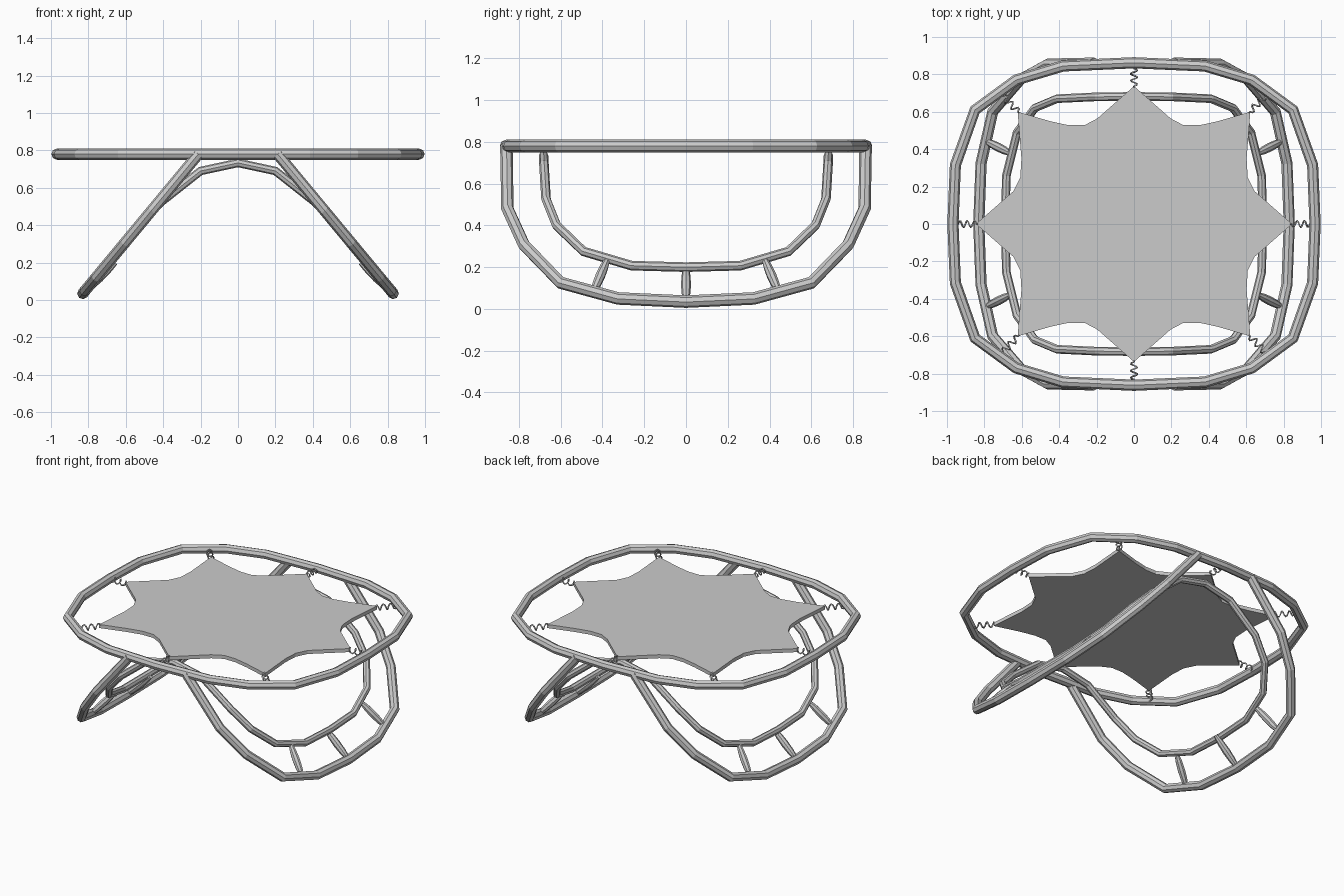
import bpy, bmesh, math
from mathutils import Vector

if "Cube" in bpy.data.objects:
    bpy.data.objects.remove(bpy.data.objects["Cube"])


def tube(name, pts, r, closed=False, res=2):
    """Faceted tube swept along a path, converted to mesh."""
    cu = bpy.data.curves.new(name, 'CURVE')
    cu.dimensions = '3D'
    cu.bevel_depth = r
    cu.bevel_resolution = res
    cu.use_fill_caps = True
    sp = cu.splines.new('POLY')
    sp.points.add(len(pts) - 1)
    for p, co in zip(sp.points, pts):
        p.co = (*co, 1)
    sp.use_cyclic_u = closed
    sp.use_smooth = False
    ob = bpy.data.objects.new(name, cu)
    bpy.context.collection.objects.link(ob)
    bpy.ops.object.select_all(action='DESELECT')
    ob.select_set(True)
    bpy.context.view_layer.objects.active = ob
    bpy.ops.object.convert(target='MESH')
    return bpy.context.object


def full_loop(q):
    """Mirror a quarter path (x axis to y axis) into a closed loop."""
    half = q + [(-p[0], *p[1:]) for p in q[-2::-1]]
    return half + [(p[0], -p[1], *p[2:]) for p in half[-2:0:-1]]


def leg_x(z):
    return 0.83 - (z - 0.035) * 0.83


RING_Z = 0.78

# Top rim
rim = [(0.968, 0), (0.955, 0.315), (0.85, 0.61), (0.63, 0.77), (0.38, 0.845), (0, 0.862)]
tube("top_rim", full_loop([(x, y, RING_Z) for x, y in rim]), 0.03, True)

# Outer U-shaped legs, leaning outwards
leg = [(0.86, 0.78), (0.855, 0.48), (0.776, 0.307), (0.60, 0.125), (0.325, 0.05), (0, 0.035)]
prof = leg + [(-y, z) for y, z in leg[-2::-1]]
for side, s in (("right", 1), ("left", -1)):
    tube("outer_leg_" + side, [(s * leg_x(z), y, z) for y, z in prof], 0.03)

# Inner saddle-shaped loop
inner = [(0.69, 0, 0.2), (0.682, 0.26, 0.207), (0.625, 0.49, 0.275), (0.53, 0.62, 0.4),
         (0.41, 0.67, 0.525), (0.2, 0.68, 0.69), (0, 0.682, 0.733)]
tube("inner_leg_loop", full_loop(inner), 0.023, True)

# Spindle struts between outer leg and inner loop
for side, s in (("right", 1), ("left", -1)):
    for k in (-1, 0, 1):
        top = Vector((s * 0.655, k * 0.375, 0.24 if k else 0.2))
        zb = 0.078 if k else 0.035
        bottom = Vector((s * leg_x(zb), k * 0.445, zb))
        d = top - bottom
        bpy.ops.mesh.primitive_cylinder_add(vertices=8, radius=0.024, depth=d.length,
                                            location=(top + bottom) / 2,
                                            rotation=d.to_track_quat('Z', 'Y').to_euler())
        ob = bpy.context.object
        ob.name = f"strut_{side}_{k + 2}"
        bm = bmesh.new()
        bm.from_mesh(ob.data)
        edges = [e for e in bm.edges if abs(e.verts[0].co.z - e.verts[1].co.z) > 0.01]
        bmesh.ops.subdivide_edges(bm, edges=edges, cuts=3)
        for v in bm.verts:
            f = 1 - 0.45 * (2 * v.co.z / d.length) ** 2
            v.co.x *= f
            v.co.y *= f
        bm.to_mesh(ob.data)
        bm.free()

# Star-shaped jumping mat
star = [(0.845, 0), (0.645, 0.175), (0.608, 0.25), (0.602, 0.35), (0.622, 0.6),
        (0.45, 0.55), (0.35, 0.528), (0.265, 0.528), (0.195, 0.565), (0, 0.737)]
bm = bmesh.new()
face = bm.faces.new([bm.verts.new((x, y, RING_Z - 0.012)) for x, y in full_loop(star)])
ext = bmesh.ops.extrude_face_region(bm, geom=[face])
bmesh.ops.translate(bm, vec=(0, 0, 0.024),
                    verts=[v for v in ext["geom"] if isinstance(v, bmesh.types.BMVert)])
bmesh.ops.recalc_face_normals(bm, faces=bm.faces)
me = bpy.data.meshes.new("jumping_mat")
bm.to_mesh(me)
bm.free()
bpy.context.collection.objects.link(bpy.data.objects.new("jumping_mat", me))

# Coil springs from mat tips to rim
ends = [((0.83, 0), (0.96, 0))] + [((0, s * 0.725), (0, s * 0.85)) for s in (1, -1)]
ends += [((-0.83, 0), (-0.96, 0))]
ends += [((a * 0.61, b * 0.59), (a * 0.715, b * 0.70)) for a in (1, -1) for b in (1, -1)]
for i, (a, b) in enumerate(ends):
    a, b = Vector((*a, RING_Z)), Vector((*b, RING_Z))
    u = (b - a).normalized().cross(Vector((0, 0, 1)))
    pts = [a]
    for n in range(17):
        t = n / 16
        ang = t * 2.5 * math.tau
        pts.append(a.lerp(b, 0.1 + 0.75 * t) + 0.018 * (u * math.sin(ang) + Vector((0, 0, math.cos(ang)))))
    tube(f"spring_{i + 1}", pts + [b], 0.005, res=0)
